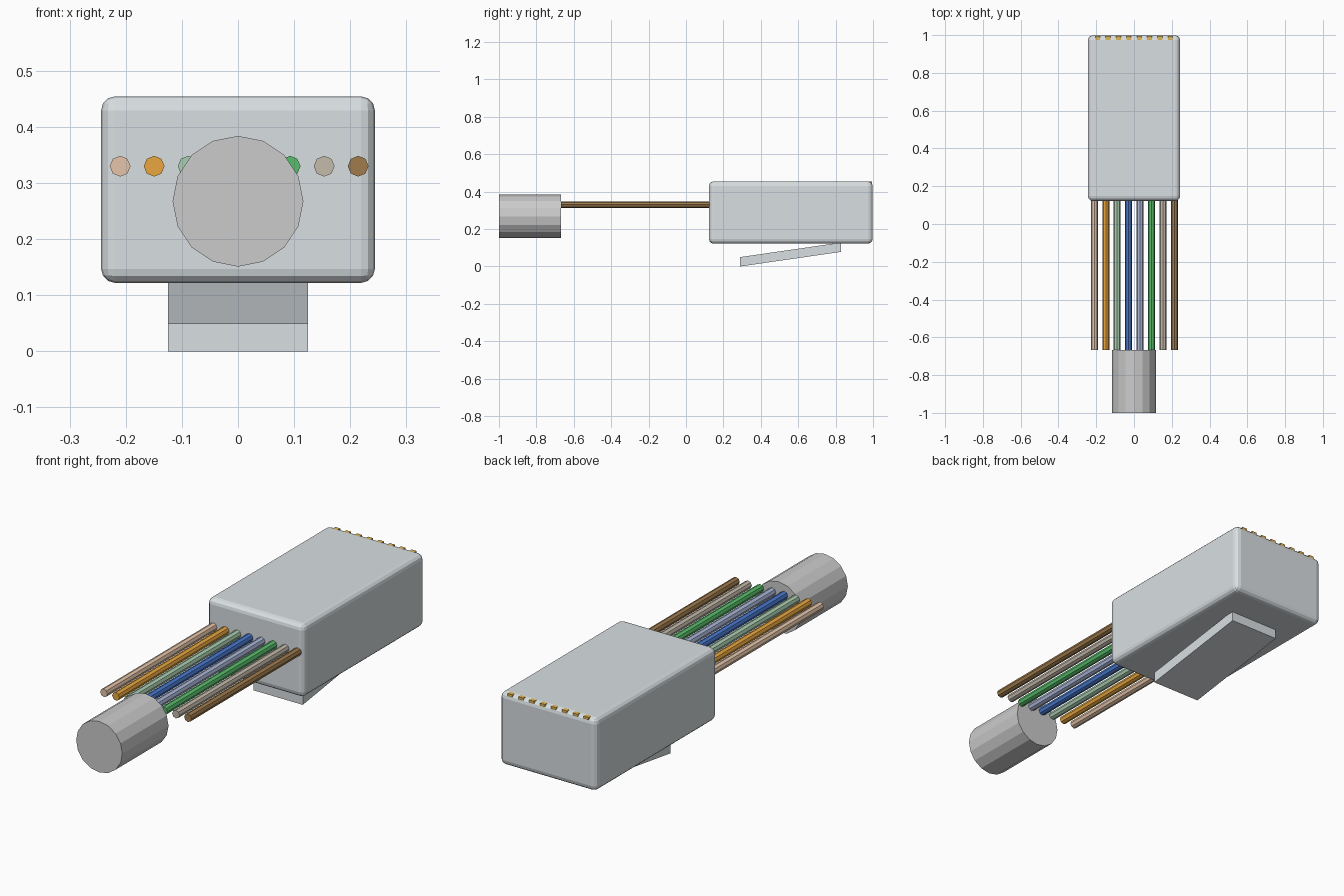
import bpy, bmesh, math
from mathutils import Matrix

if "Cube" in bpy.data.objects:
    bpy.data.objects.remove(bpy.data.objects["Cube"])


def material(name, rgb):
    # display colour 0-255 to linear
    m = bpy.data.materials.new(name)
    m.diffuse_color = [(c / 255) ** 2.2 for c in rgb] + [1]
    m.use_nodes = True
    m.node_tree.nodes["Principled BSDF"].inputs["Base Color"].default_value = m.diffuse_color
    return m


def finish(name, bm, mat=None):
    bmesh.ops.recalc_face_normals(bm, faces=bm.faces)
    mesh = bpy.data.meshes.new(name)
    bm.to_mesh(mesh)
    bm.free()
    ob = bpy.data.objects.new(name, mesh)
    bpy.context.collection.objects.link(ob)
    if mat:
        mesh.materials.append(mat)
    return ob


def box(name, x, y, z, mat=None):
    # x, y, z are (low, high) ranges
    bm = bmesh.new()
    bmesh.ops.create_cube(bm, size=1)
    for v in bm.verts:
        v.co = [(r[0] + r[1]) / 2 + c * (r[1] - r[0]) for r, c in zip((x, y, z), v.co)]
    return finish(name, bm, mat)


def rod(name, x, z, radius, y0, y1, sides, mat=None):
    # cylinder lying along y
    bm = bmesh.new()
    m = Matrix.Translation((x, (y0 + y1) / 2, z)) @ Matrix.Rotation(math.pi / 2, 4, 'X')
    bmesh.ops.create_cone(bm, cap_ends=True, segments=sides, radius1=radius,
                          radius2=radius, depth=y1 - y0, matrix=m)
    return finish(name, bm, mat)


plastic = material("clear_plastic", (216, 222, 225))
gold = material("gold", (222, 180, 85))

# Plug housing with rounded edges
body = box("plug_body", (-0.244, 0.244), (0.123, 0.998), (0.122, 0.4545), plastic)
bevel = body.modifiers.new("rounded_edges", 'BEVEL')
bevel.width = 0.025
bevel.segments = 3

# Slanted latch under the housing: a box sheared upward towards the back
clip = box("latch_clip", (-0.1245, 0.1245), (0.289, 0.829), (0, 0.05), plastic)
for v in clip.data.vertices:
    if v.co.y > 0.5:
        v.co.z += 0.078

# Gold contacts showing through the rounded top edge
for i in range(8):
    x = (i - 3.5) * 0.055
    box(f"contact_{i + 1}", (x - 0.0125, x + 0.0125), (0.84, 0.994), (0.40, 0.454), gold)

# Eight coloured wires, left to right
wires = [("pale_orange", (228, 196, 168)), ("orange", (232, 165, 65)),
         ("pale_green", (170, 205, 175)), ("blue", (75, 120, 205)),
         ("pale_blue", (170, 182, 215)), ("green", (90, 188, 108)),
         ("pale_brown", (196, 185, 170)), ("brown", (158, 123, 79))]
for i, (name, rgb) in enumerate(wires):
    rod(f"wire_{name}", 0.002 + (i - 3.5) * 0.0606, 0.330, 0.0185,
        -0.667, 0.16, 8, material(name, rgb))

# Outer cable sheath
rod("cable_sheath", 0, 0.2675, 0.1165, -1.0, -0.667, 16, material("sheath_grey", (190, 190, 190)))
